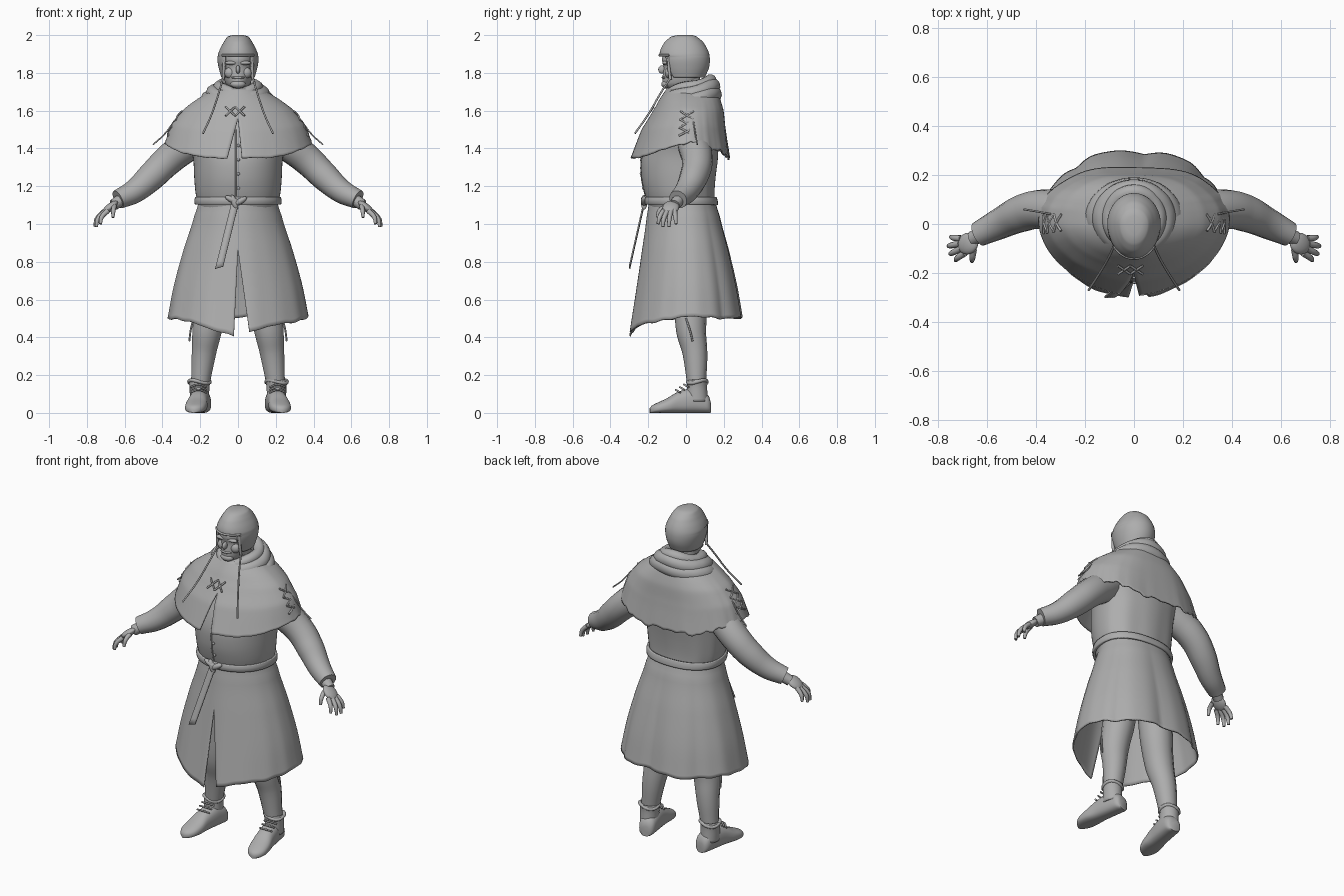
import bpy, bmesh
from math import sin, cos, pi, asin, radians
from mathutils import Vector, Matrix

if "Cube" in bpy.data.objects:
    bpy.data.objects.remove(bpy.data.objects["Cube"])

grey = bpy.data.materials.new("plain_grey")
grey.use_nodes = True
COLOUR = (0.42, 0.42, 0.42, 1)
grey.diffuse_color = COLOUR
grey.node_tree.nodes["Principled BSDF"].inputs["Base Color"].default_value = COLOUR


def finish(ob):
    """Give an object its colour and smooth shading."""
    ob.data.materials.clear()
    ob.data.materials.append(grey)
    bpy.ops.object.select_all(action='DESELECT')
    ob.select_set(True)
    bpy.context.view_layer.objects.active = ob
    bpy.ops.object.shade_smooth_by_angle(angle=radians(50))
    return ob


def add(name, data):
    ob = bpy.data.objects.new(name, data)
    bpy.context.collection.objects.link(ob)
    return ob


def grid(name, f, nu, nv, caps=False, top=False, thick=0):
    """Surface from f(u, v), u around and v along, welded where its ends meet."""
    bm = bmesh.new()
    v = [[bm.verts.new(f(i / nu, j / nv)) for i in range(nu + 1)] for j in range(nv + 1)]
    for j in range(nv):
        for i in range(nu):
            bm.faces.new((v[j][i], v[j + 1][i], v[j + 1][i + 1], v[j][i + 1]))
    if caps or top:
        bm.faces.new(v[0][:-1])
    if caps:
        bm.faces.new(v[-1][:-1][::-1])
    bmesh.ops.remove_doubles(bm, verts=bm.verts, dist=0.0002)
    if caps:
        bmesh.ops.recalc_face_normals(bm, faces=bm.faces)
    me = bpy.data.meshes.new(name)
    bm.to_mesh(me)
    bm.free()
    ob = add(name, me)
    if thick:
        mod = ob.modifiers.new("cloth", 'SOLIDIFY')
        mod.thickness = thick
    return finish(ob)


def spline(rows, key):
    """Smooth interpolation of rows whose first entry falls steadily."""
    rows = [Vector(r) for r in rows]
    k = 0
    while k < len(rows) - 2 and key < rows[k + 1][0]:
        k += 1
    a, b = rows[k], rows[k + 1]
    t = (key - a[0]) / (b[0] - a[0])
    p = rows[k - 1] if k else a * 2 - b
    n = rows[k + 2] if k + 2 < len(rows) else b * 2 - a
    return a + ((b - p) * t + (p * 2 - a * 5 + b * 4 - n) * t * t
                + (a * 3 - b * 3 + n - p) * t ** 3) / 2


def power(x, p):
    return abs(x) ** p * (1 if x > 0 else -1)


def around(rows, a, z, p=(1, 1), grow=0):
    """Point at angle a, height z on rows (z, half width, front, back); p squares front and back."""
    _, rx, yf, yb = spline(rows, z)
    p = p[sin(a) > 0]
    s = power(sin(a), p)
    return Vector(((rx + grow) * power(cos(a), p), s * ((yb if s > 0 else -yf) + grow), z))


def shell(name, rows, nu=96, nv=26, p=(1, 1), slit=None, hem=None, fold=None, **kw):
    def f(u, v):
        z = rows[0][0] + (rows[-1][0] - rows[0][0]) * v
        rx = spline(rows, z)[1]
        left, right = slit(z) if slit else (0, 0)
        a0 = -pi / 2 + asin(min(0.95, left / rx) ** (1 / p[0]))
        a1 = 1.5 * pi - asin(min(0.95, right / rx) ** (1 / p[0]))
        a = a0 + (a1 - a0) * u
        pt = around(rows, a, z, p)
        if fold:
            k = 1 + fold(a, v)
            pt.x, pt.y = pt.x * k, pt.y * k
        if hem:
            pt.z += hem(a) * v ** 2
        return pt
    return grid(name, f, nu, nv, **kw)


def tube(name, pts, r, cyclic=False, res=3):
    """Round tube through points; r is one radius or one per point."""
    cu = bpy.data.curves.new(name, 'CURVE')
    cu.dimensions = '3D'
    cu.bevel_depth, cu.bevel_resolution = 1, res
    cu.use_fill_caps, cu.resolution_u = True, 5
    sp = cu.splines.new('BEZIER')
    sp.bezier_points.add(len(pts) - 1)
    for i, (bp, co) in enumerate(zip(sp.bezier_points, pts)):
        bp.co = co
        bp.radius = r[i] if isinstance(r, list) else r
        bp.handle_left_type = bp.handle_right_type = 'AUTO'
    sp.use_cyclic_u = cyclic
    ob = add(name, cu)
    bpy.ops.object.select_all(action='DESELECT')
    ob.select_set(True)
    bpy.context.view_layer.objects.active = ob
    bpy.ops.object.convert(target='MESH')
    return finish(bpy.context.view_layer.objects.active)


def ball(name, co, size, axes=Matrix()):
    bm = bmesh.new()
    m = Matrix.Translation(co) @ axes.to_4x4() @ Matrix.Diagonal((*size, 1))
    bmesh.ops.create_uvsphere(bm, u_segments=20, v_segments=12, radius=1, matrix=m)
    me = bpy.data.meshes.new(name)
    bm.to_mesh(me)
    bm.free()
    return finish(add(name, me))


# Head, neck and face
shell("head", [(1.97, .05, -.08, .06), (1.88, .085, -.126, .1), (1.83, .082, -.118, .09),
               (1.78, .076, -.124, .075), (1.735, .062, -.122, .05), (1.71, .03, -.095, .02)],
      nu=40, nv=20, caps=True)
shell("neck", [(1.8, .066, -.06, .07), (1.6, .08, -.08, .1)], nu=32, nv=4)
ball("nose", (0, -.126, 1.818), (.012, .021, .022), Matrix.Rotation(radians(-20), 3, 'X'))
ball("mouth", (0, -.115, 1.775), (.036, .014, .008))
ball("chin", (0, -.105, 1.74), (.04, .026, .022))
for s in (-1, 1):
    ball("brow", (s * .034, -.109, 1.853), (.036, .016, .011))
    ball("cheek", (s * .04, -.088, 1.8), (.032, .024, .03))

# Cap with open face, brim and hanging cords
cap = [(2.0, .03, -.045, .035), (1.992, .056, -.08, .058), (1.965, .075, -.112, .09),
       (1.92, .098, -.136, .116), (1.88, .109, -.14, .126), (1.83, .103, -.13, .122),
       (1.775, .088, -.108, .1)]
shell("cap", cap, nu=64, nv=30, top=True, thick=.01,
      slit=lambda z: (.07, .07) if z < 1.895 else (0, 0))
tube("cap_brim", [around(cap, -pi / 2 + t * .22, 1.893) for t in range(-4, 5)], .006)
for s in (-1, 1):
    tube("cap_strap", [(s * .075, -.092, 1.885), (s * .076, -.09, 1.82), (s * .078, -.083, 1.765)], .008)
    tube("cap_cord", [(s * .08, -.085, 1.77), (s * .1, -.13, 1.7), (s * .14, -.2, 1.58), (s * .185, -.27, 1.48)], .005)

# Crumpled hood around the neck
for name, rx, ry, z, tilt, r in (("hood_roll", .1, .105, 1.725, .03, .032),
                                 ("hood_fold", .128, .115, 1.69, .035, .042),
                                 ("hood_base", .155, .12, 1.65, .035, .045)):
    tube(name, [(rx * cos(a), .025 + ry * sin(a), z + tilt * sin(a) + .006 * sin(3 * a + rx * 30))
                for a in [k * pi / 8 for k in range(16)]], r, cyclic=True, res=4)

# Shoulder cape, split at the front with a ragged hem
CAPE_P = (1.14, .84)
cape = [(1.72, .12, -.1, .16), (1.66, .215, -.14, .182), (1.6, .288, -.175, .2),
        (1.5, .352, -.235, .212), (1.35, .39, -.294, .235)]


def cape_hem(a):
    rag = .012 * sin(13 * a) * sin(5 * a + 1) + .006 * sin(31 * a)
    return .075 * abs(cos(a)) ** 2 + rag if sin(a) > 0 else .075 * cos(a) ** 4 + rag * .2


def cape_slit(z):
    t = max(0, (1.56 - z) / .2)
    return .02 * t, .055 * t


shell("cape", cape, p=CAPE_P, slit=cape_slit, hem=cape_hem, thick=.008,
      fold=lambda a, v: .015 * v * sin(7 * a + .5) * max(.2, sin(a)))

# Crossed lacing on the chest and shoulders
for k in range(2):
    x = -.065 + k * .05
    for d in (-1, 1):
        tube("chest_lace", [(x, -.188 + d * .017, 1.597 + d * .024),
                            (x + .05, -.188 - d * .017, 1.597 - d * .024)][::d], .005)
for s in (-1, 1):
    mid = 0 if s > 0 else pi
    for k in range(3):
        z = 1.575 - k * .043
        for d in (-1, 1):
            ends = [around(cape, mid + s * (.02 + e * .17), z + e * d * .022, grow=.012) for e in (-1, 0, 1)]
            tube("shoulder_lace", ends, .005)
    tube("shoulder_cord", [(s * .34, .04, 1.54), (s * .39, .05, 1.475), (s * .45, .06, 1.42)], .004)

# Torso, front seam and buttons
torso = [(1.66, .15, -.1, .13), (1.5, .26, -.18, .165), (1.36, .238, -.232, .168), (1.25, .232, -.236, .155),
         (1.16, .224, -.218, .148), (1.08, .205, -.19, .15)]
shell("torso", torso, nu=80, nv=24, p=(.97, .88), top=True,
      fold=lambda a, v: .02 * sin(9 * a) * v * max(0, sin(a)))
tube("front_seam", [(-.012, spline(torso, z)[2], z) for z in (1.15, 1.25, 1.36, 1.5)], .004)
for k in range(4):
    z = 1.19 + k * .075
    ball("button", (.002, spline(torso, z)[2] - .002, z), (.008, .006, .008))

# Belt, knot and hanging end
shell("belt", [(1.143, .227, -.217, .162), (1.122, .231, -.221, .168), (1.102, .228, -.216, .17)],
      nu=64, nv=6, p=(.95, .88), thick=.014)
for x, z, tilt in ((-.03, 1.128, 25), (.01, 1.12, -30), (-.02, 1.115, 70)):
    ball("belt_knot", (x, -.222, z), (.042, .017, .016), Matrix.Rotation(radians(tilt), 3, 'Y'))


def belt_end(u, v):
    x = -.015 - .085 * v + (u - .5) * .042
    return Vector((x, -.225 - .078 * v, 1.115 - .345 * v + (u - .5) * .012))


grid("belt_end", belt_end, 2, 10, thick=.008)

# Long skirt with a front slit, deep back folds and a worn hem
skirt = [(1.13, .205, -.195, .152), (1.05, .23, -.207, .178), (.85, .29, -.236, .228),
         (.65, .34, -.268, .27), (.45, .374, -.302, .3)]


def skirt_slit(z):
    t = max(0, (.87 - z) / .42)
    return .06 * t, .022 * t


def skirt_hem(a):
    front = 1 - abs(cos(a)) if sin(a) < 0 else 0
    return .055 - .1 * front + .006 * sin(5 * a + 1) + .004 * sin(17 * a) * sin(3 * a)


def skirt_fold(a, v):
    back = max(.12, sin(a + .1))
    return .07 * v ** .7 * back * (abs(sin(4 * a + .4)) - .65) + .008 * v * sin(13 * a) * sin(4 * a)


shell("skirt", skirt, nu=160, nv=30, p=(1.08, .92), slit=skirt_slit, hem=skirt_hem, fold=skirt_fold, thick=.008)

# Arms, hands, legs and boots on both sides
foot = [(.13, .028, .06), (.112, .046, .1), (.04, .052, .13), (-.04, .053, .112), (-.1, .058, .078),
        (-.15, .052, .055), (-.18, .034, .04), (-.194, .012, .026)]
fingers = [((.69, -.118, 1.07), (.722, -.14, 1.035), (.728, -.148, 1.0)),
           ((.705, -.1, 1.065), (.742, -.118, 1.025), (.75, -.122, .985)),
           ((.71, -.08, 1.065), (.748, -.088, 1.025), (.757, -.09, .985)),
           ((.705, -.06, 1.07), (.738, -.056, 1.035), (.747, -.052, 1.0)),
           ((.655, -.105, 1.095), (.66, -.14, 1.07), (.662, -.152, 1.035))]
for s in (-1, 1):
    def side(pts):
        return [(s * x, y, z) for x, y, z in pts]

    tube("sleeve", side([(.19, .03, 1.47), (.28, .045, 1.41), (.38, .06, 1.328), (.46, .042, 1.25),
                         (.55, 0, 1.172), (.635, -.042, 1.13)]), [.085, .088, .081, .076, .063, .051], res=5)
    tube("wrist", side([(.6, -.03, 1.14), (.66, -.06, 1.1)]), [.034, .03])
    ball("palm", (s * .678, -.08, 1.088), (.052, .044, .02),
         Matrix.Rotation(s * radians(38), 3, 'Y') @ Matrix.Rotation(-s * radians(15), 3, 'Z'))
    for pts in fingers:
        tube("finger", side(pts), [.014, .012, .008])

    tube("leg", side([(.12, .03, .9), (.135, .03, .62), (.163, .027, .44), (.18, .047, .32), (.2, .056, .15)]),
         [.1, .092, .08, .066, .05], res=5)
    tube("leg_cord", side([(.235, .0, .5), (.25, .02, .44), (.258, .035, .38)]), .005)

    turn = Matrix.Translation((s * .205, 0, 0)) @ Matrix.Rotation(s * radians(9), 4, 'Z')

    def boot(u, v):
        y, w, h = spline(foot, .13 - .324 * v)
        a = 2 * pi * u
        w *= 1 - .2 * max(0, sin(a))
        return turn @ Vector((w * power(cos(a), .8), y, h * (.5 + .5 * power(sin(a), .65))))

    grid("boot", boot, 32, 28, caps=True)
    shaft = shell("boot_shaft", [(.175, .06, -.048, .058), (.14, .053, -.053, .054), (.06, .05, -.06, .058)],
                  nu=32, nv=8, thick=.008)
    shaft.location = (s * .204, .058, 0)
    tube("boot_cuff", [(s * .204 + .055 * cos(a), .06 + .05 * sin(a), .165 + .008 * sin(2 * a))
                       for a in [k * pi / 5 for k in range(10)]], .01, cyclic=True)
    for k in range(3):
        x, y, z = s * .21, .002 - k * .022, .15 - k * .014
        tube("boot_lace", [(x - .042, y + .012, z - .014), (x, y - .012, z), (x + .042, y + .012, z - .014)], .005)
